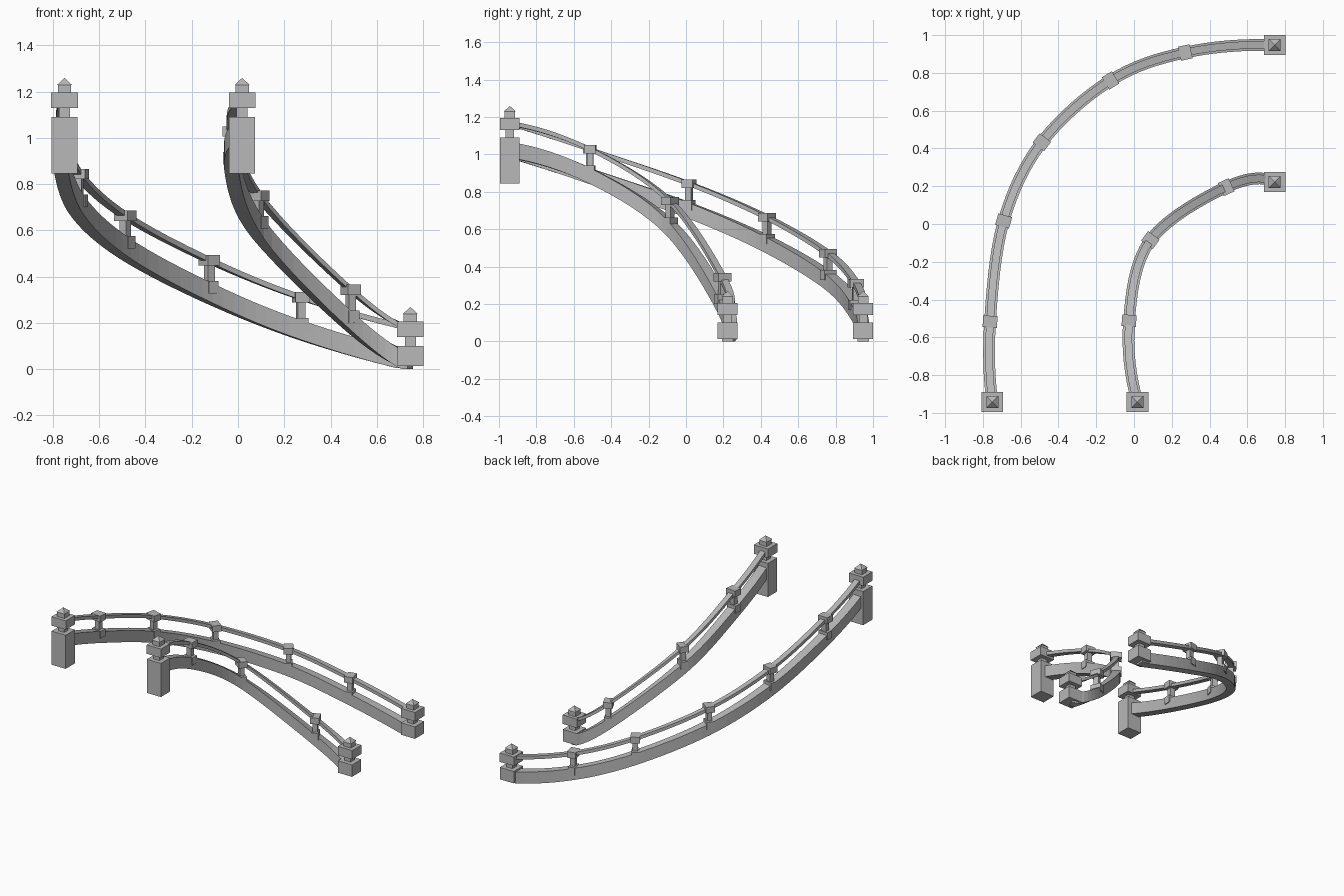
import bpy
import bmesh
import math
from mathutils import Vector, Matrix

cube = bpy.data.objects.get("Cube")
if cube:
    bpy.data.objects.remove(cube, do_unlink=True)

stone = bpy.data.materials.new("grey_stone")
stone.use_nodes = True
stone.diffuse_color = (0.48, 0.48, 0.48, 1)
stone.node_tree.nodes["Principled BSDF"].inputs["Base Color"].default_value = (0.48, 0.48, 0.48, 1)


def finish(bm, name):
    bmesh.ops.recalc_face_normals(bm, faces=bm.faces)
    mesh = bpy.data.meshes.new(name)
    bm.to_mesh(mesh)
    bm.free()
    mesh.materials.append(stone)
    obj = bpy.data.objects.new(name, mesh)
    bpy.context.collection.objects.link(obj)


def add_box(bm, origin, width, depth, low, high, yaw=0):
    place = Matrix.Translation(origin) @ Matrix.Rotation(yaw, 4, "Z")
    place = place @ Matrix.Translation((0, 0, (low + high) / 2))
    place = place @ Matrix.Diagonal((width, depth, high - low, 1))
    bmesh.ops.create_cube(bm, size=1, matrix=place)


def smooth_path(points, steps=8):
    """Spline through the points, with the ends extended along their bend."""
    p = [Vector(q) for q in points]
    p = [3 * p[0] - 3 * p[1] + p[2]] + p + [3 * p[-1] - 3 * p[-2] + p[-3]]
    path = []
    for a, b, c, d in zip(p, p[1:], p[2:], p[3:]):
        for i in range(steps):
            t = i / steps
            path.append(0.5 * (2 * b + (c - a) * t + (2 * a - 5 * b + 4 * c - d) * t ** 2
                               + (3 * b - a - 3 * c + d) * t ** 3))
    path.append(p[-2])
    return path


def headings(path):
    result = []
    for i in range(len(path)):
        step = path[min(i + 1, len(path) - 1)] - path[max(i - 1, 0)]
        result.append(math.atan2(step.y, step.x))
    return result


def sweep(name, path, width, low, high):
    """Rectangular bar with upright sides that follows the path."""
    bm = bmesh.new()
    rings = []
    for point, yaw in zip(path, headings(path)):
        side = Vector((-math.sin(yaw), math.cos(yaw), 0)) * width / 2
        corners = [(1, low), (1, high), (-1, high), (-1, low)]
        ring = []
        for sign, height in corners:
            co = point + side * sign + Vector((0, 0, height))
            co.z = max(co.z, 0)
            ring.append(bm.verts.new(co))
        rings.append(ring)
    for r, s in zip(rings, rings[1:]):
        for k in range(4):
            bm.faces.new((r[k], r[(k + 1) % 4], s[(k + 1) % 4], s[k]))
    bm.faces.new(rings[0])
    bm.faces.new(rings[-1])
    finish(bm, name)


def end_post(name, origin, foot):
    """Square post with neck, cap block and pyramid; origin is at handrail height."""
    bm = bmesh.new()
    add_box(bm, origin, 0.113, 0.106, foot, -0.075)
    add_box(bm, origin, 0.048, 0.046, -0.075, -0.035)
    add_box(bm, origin, 0.115, 0.106, -0.035, 0.03)
    add_box(bm, origin, 0.058, 0.056, 0.03, 0.064)
    bmesh.ops.create_cone(bm, cap_ends=True, segments=4, radius1=0.045, radius2=0, depth=0.03,
                          matrix=Matrix.Translation(origin + Vector((0, 0, 0.079)))
                          @ Matrix.Rotation(math.pi / 4, 4, "Z"))
    finish(bm, name)


def small_post(name, origin, yaw):
    bm = bmesh.new()
    add_box(bm, origin, 0.062, 0.076, -0.022, 0.023, yaw)
    add_box(bm, origin, 0.034, 0.036, -0.09, -0.022, yaw)
    add_box(bm, origin, 0.05, 0.074, -0.142, -0.088, yaw)
    finish(bm, name)


# Points are the handrail centres at each post, from the top end to the bottom end
railings = {
    "outer": [(-0.75, -0.942, 1.165), (-0.762, -0.517, 1.027), (-0.69, 0.016, 0.843),
              (-0.488, 0.433, 0.663), (-0.124, 0.76, 0.47), (0.272, 0.908, 0.31),
              (0.745, 0.947, 0.175)],
    "inner": [(0.018, -0.942, 1.165), (-0.026, -0.512, 1.027), (0.087, -0.085, 0.75),
              (0.488, 0.195, 0.342), (0.745, 0.222, 0.175)],
}

STEPS = 8
for side, points in railings.items():
    path = smooth_path(points, STEPS)
    yaws = headings(path)
    sweep(side + "_handrail", path, 0.04, -0.012, 0.012)
    sweep(side + "_base_beam", path, 0.062, -0.185, -0.1)
    end_post(side + "_top_post", path[0], -0.32)
    end_post(side + "_bottom_post", path[-1], -0.162)
    for i in range(1, len(points) - 1):
        small_post(f"{side}_small_post_{i}", path[i * STEPS], yaws[i * STEPS])
